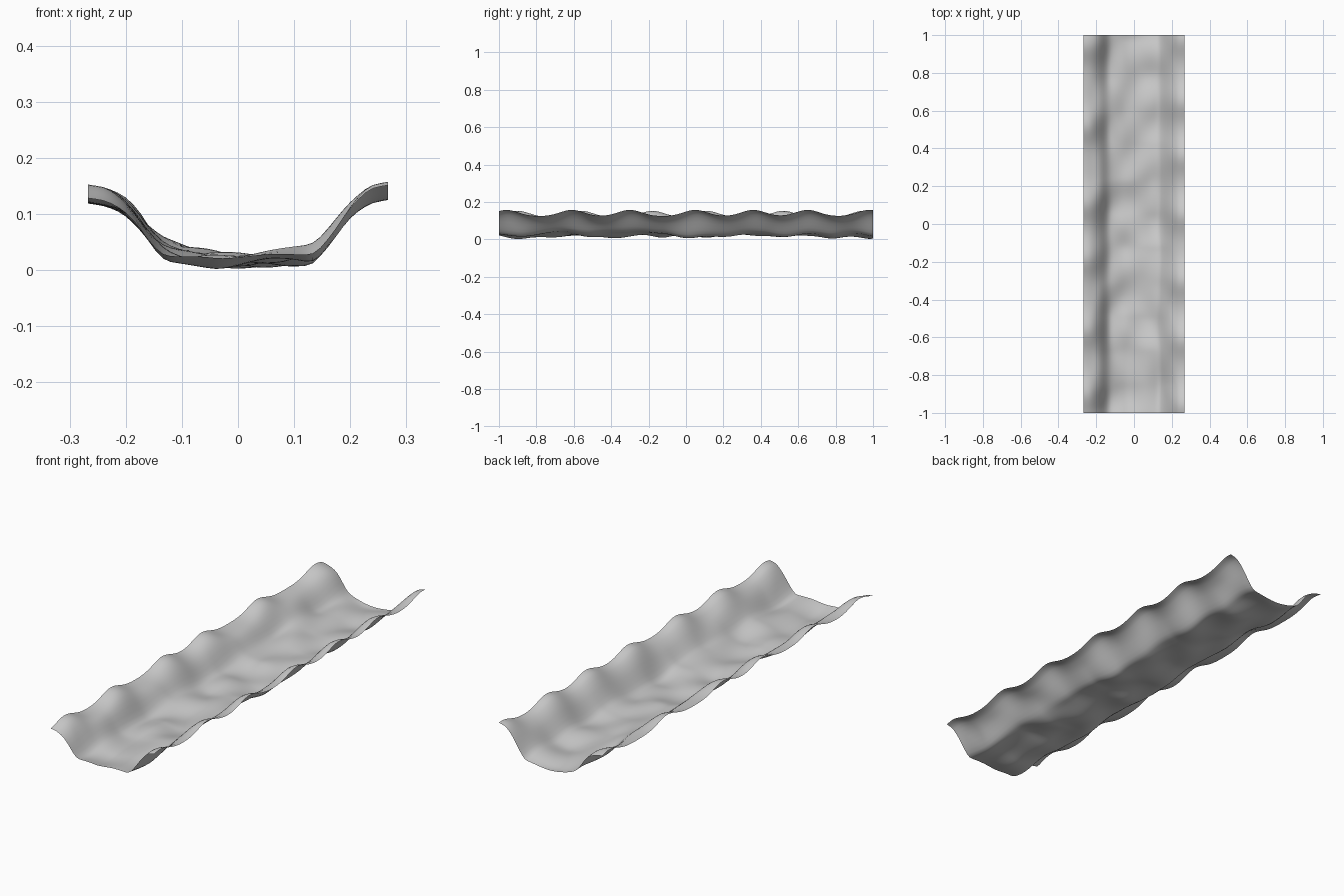
import bpy
import bmesh
import math
from mathutils import Vector, noise

if "Cube" in bpy.data.objects:
    bpy.data.objects.remove(bpy.data.objects["Cube"])

HALF_W, HALF_L = 0.267, 1.0
NX, NY = 40, 144

# average cross-section of the channel: (x, z)
PROFILE = [(-0.267, 0.137), (-0.235, 0.131), (-0.20, 0.114), (-0.175, 0.090),
           (-0.15, 0.057), (-0.13, 0.038), (-0.10, 0.029), (-0.05, 0.024),
           (0.0, 0.023), (0.05, 0.024), (0.10, 0.027), (0.135, 0.036),
           (0.16, 0.062), (0.18, 0.086), (0.20, 0.108), (0.235, 0.134), (0.267, 0.142)]
# y positions of the humps along each bank
LEFT_HUMPS = [-0.90, -0.56, -0.18, 0.11, 0.52, 0.95]
RIGHT_HUMPS = [-0.96, -0.61, -0.30, 0.05, 0.36, 0.65, 0.98]


def section(x):
    """Smooth (Hermite) interpolation of the cross-section."""
    n = len(PROFILE)

    def slope(i):
        a, b = PROFILE[max(i - 1, 0)], PROFILE[min(i + 1, n - 1)]
        return (b[1] - a[1]) / (b[0] - a[0])
    i = 0
    while i < n - 2 and x > PROFILE[i + 1][0]:
        i += 1
    (x0, z0), (x1, z1) = PROFILE[i], PROFILE[i + 1]
    h = x1 - x0
    t = (x - x0) / h
    return ((2*t**3 - 3*t*t + 1) * z0 + (t**3 - 2*t*t + t) * h * slope(i)
            + (3*t*t - 2*t**3) * z1 + (t**3 - t*t) * h * slope(i + 1))


def humps(y, peaks):
    return 0.034 * sum(math.exp(-((y - p) / 0.09) ** 2) for p in peaks) - 0.016


def smoothstep(a, b, v):
    t = min(max((v - a) / (b - a), 0), 1)
    return t * t * (3 - 2 * t)


def height(x, y):
    bank = smoothstep(0.12, 0.24, abs(x))
    rim = humps(y, LEFT_HUMPS if x < 0 else RIGHT_HUMPS)
    bed = 0.036 * noise.noise(Vector((x * 6.5 + 3.3, y * 5.5 + 7.7, 1.4)))
    bed = max(-0.024, min(0.026, bed))
    return section(x) + bank * rim + (1 - bank) * bed


# channel surface: one displaced grid
bm = bmesh.new()
rows = []
for j in range(NY + 1):
    y = -HALF_L + 2 * HALF_L * j / NY
    rows.append([bm.verts.new((x, y, height(x, y)))
                 for x in (-HALF_W + 2 * HALF_W * i / NX for i in range(NX + 1))])
for j in range(NY):
    for i in range(NX):
        f = bm.faces.new((rows[j][i], rows[j][i + 1], rows[j + 1][i + 1], rows[j + 1][i]))
        f.smooth = True

# stand it on the ground
low = min(v.co.z for v in bm.verts)
for v in bm.verts:
    v.co.z -= low - 0.002

mesh = bpy.data.meshes.new("channel_bed")
bm.to_mesh(mesh)
bm.free()
channel = bpy.data.objects.new("channel_bed", mesh)
bpy.context.collection.objects.link(channel)

grey = bpy.data.materials.new("light grey")
grey.diffuse_color = (0.6, 0.6, 0.6, 1)
grey.use_nodes = True
grey.node_tree.nodes["Principled BSDF"].inputs["Base Color"].default_value = grey.diffuse_color
mesh.materials.append(grey)
